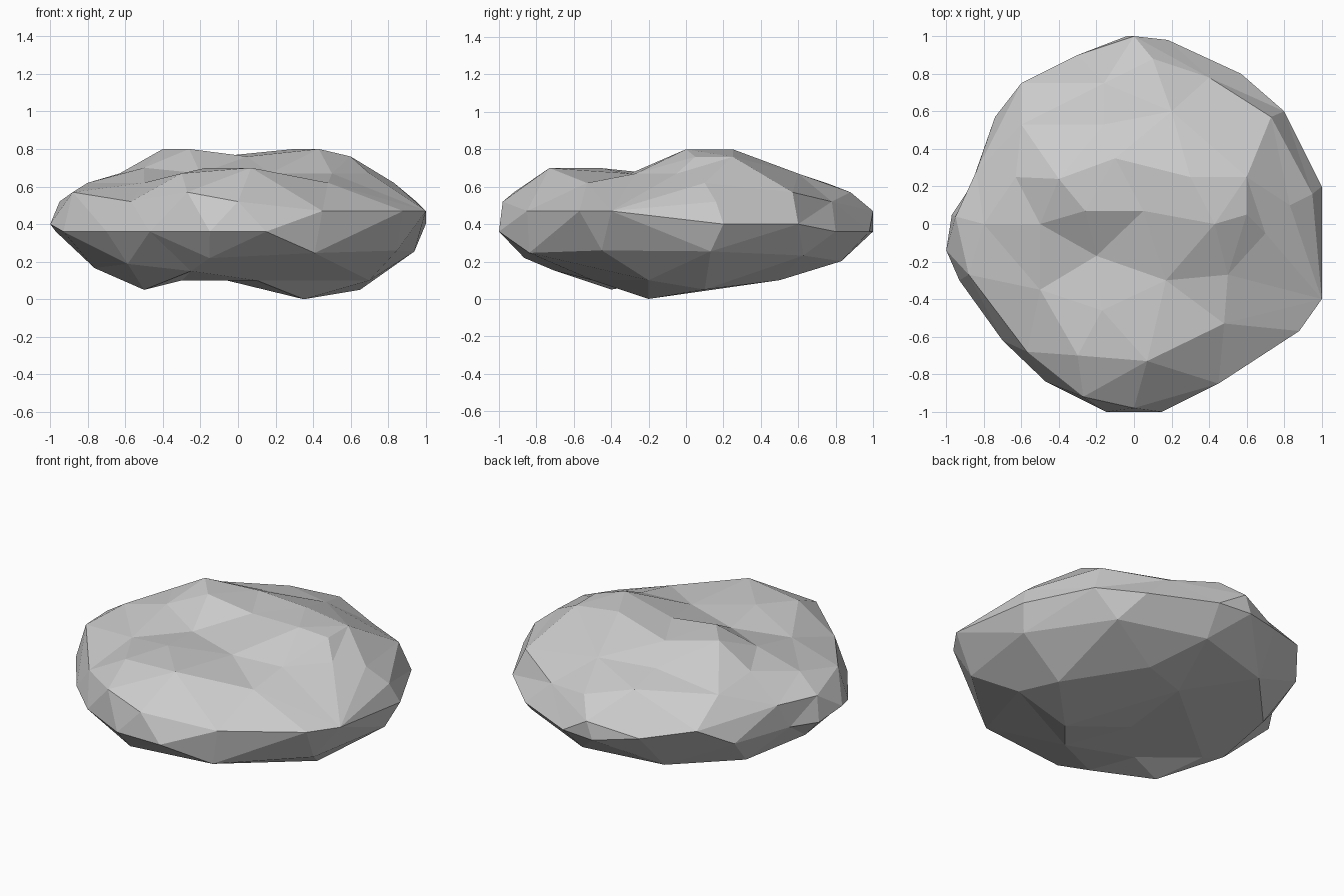
import bpy
import bmesh
from math import cos, radians, sin
from mathutils import Vector

default_cube = bpy.data.objects.get("Cube")
if default_cube:
    bpy.data.objects.remove(default_cube, do_unlink=True)


def make_material(name, colour):
    material = bpy.data.materials.new(name)
    material.use_nodes = True
    material.diffuse_color = colour
    shader = material.node_tree.nodes["Principled BSDF"]
    shader.inputs["Base Color"].default_value = colour
    shader.inputs["Roughness"].default_value = 0.9
    return material


def level(height, *spots):
    """Corners that share one height, like a contour line on a map."""
    return [Vector((x, y, height)) for x, y in spots]


def sloping_ring(count, start):
    """Ring of corners under the rim, wider and higher towards one side."""
    ring = []
    for i in range(count):
        angle = radians(start) + radians(360) * i / count
        lean = cos(angle + radians(start * 2.5))
        radius = .86 + lean * .1
        height = .21 + lean * .05
        ring.append(Vector((radius * cos(angle), radius * sin(angle), height)))
    return ring


# Crown with its peaks and saddle, then the low front ridge
corners = level(.8, (-.26, .07), (-.4, .24), (.3, .25), (.43, 0))
corners += level(.76, (.6, .05), (.05, .07), (-.1, .35), (.6, .25))
corners += level(.7, (-.5, 0), (.07, -.73), (-.17, -.46))

# Hollow behind the ridge and the upper slopes
corners += level(.67, (-.3, -.7), (.17, -.3), (-.2, -.17), (.5, -.27),
                 (.7, -.05), (-.16, .53), (-.63, .25), (.2, .6))
corners += level(.62, (-.5, -.35), (-.8, 0), (.83, .1), (-.6, .53),
                 (.48, -.53), (-.16, .75))

# Shoulders above the rim
corners += level(.57, (-.27, -.92), (-.88, -.27), (.73, .57), (.1, .88))
corners += level(.52, (0, -.98), (-.57, -.68), (.95, .16), (.4, .78),
                 (-.84, .28), (-.95, .04))
corners += level(.47, (1, -.4), (.88, -.57), (.45, -.85), (0, 1),
                 (-.6, .75))

# Widest rim
corners += level(.4, (1, .2), (.8, .6), (-.3, .9), (-1, -.14))
corners += level(.36, (.57, .8), (.18, .98), (-.04, 1), (-.74, .57),
                 (-.87, .2), (-.97, .05), (-.93, -.3), (-.7, -.62),
                 (-.47, -.84), (-.15, -1), (.15, -1))

# Underside: sloping flank, shallow belly and the resting points
corners += sloping_ring(count=10, start=8)
corners += level(.15, (-.25, -.7))
corners += level(.1, (.7, -.2), (.3, .5), (0, .4), (-.06, -.1), (-.6, -.1),
                 (-.3, -.35), (.1, -.5))
corners += level(.05, (.65, .1), (-.5, -.4))
corners += level(0, (.35, -.2))

# Wrap facets around the corners on a round shell, then settle each corner
# at its own place so that the hollows between the ridges appear
core = Vector((0, 0, .4))
bm = bmesh.new()
places = {}
for corner in corners:
    direction = corner - core
    direction.z *= 2.3
    places[bm.verts.new(direction.normalized())] = corner
bmesh.ops.convex_hull(bm, input=bm.verts)
for vert, corner in places.items():
    vert.co = corner
bmesh.ops.recalc_face_normals(bm, faces=bm.faces)
for face in bm.faces:
    face.smooth = False

mesh_data = bpy.data.meshes.new("boulder")
bm.to_mesh(mesh_data)
bm.free()
mesh_data.materials.append(make_material("stone_grey", (.6, .6, .6, 1)))
boulder = bpy.data.objects.new("boulder", mesh_data)
bpy.context.collection.objects.link(boulder)
